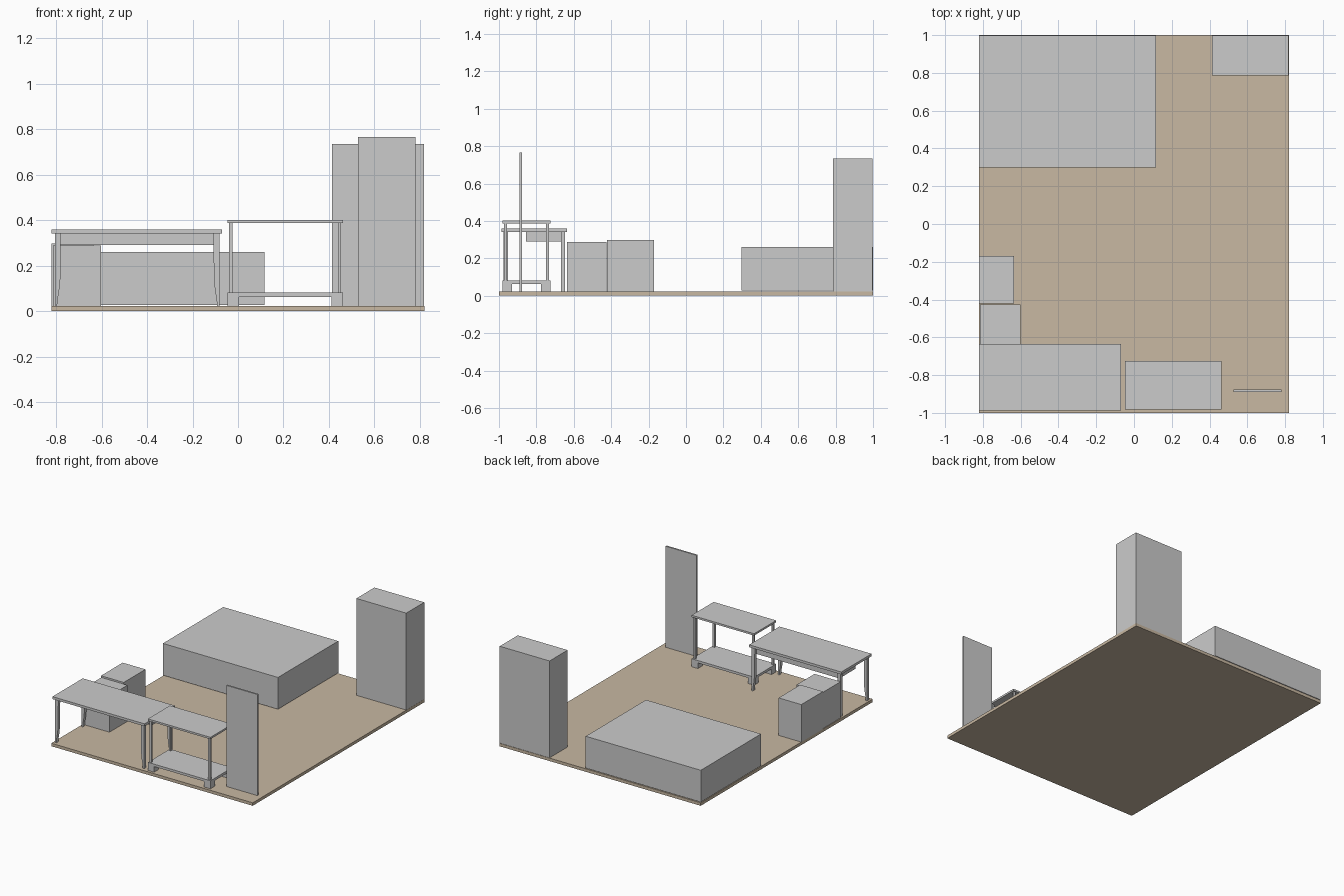
import bpy, bmesh

if "Cube" in bpy.data.objects:
    bpy.data.objects.remove(bpy.data.objects["Cube"])

FLOOR = 0.022


def finish(name, bm):
    bmesh.ops.recalc_face_normals(bm, faces=bm.faces)
    mesh = bpy.data.meshes.new(name)
    bm.to_mesh(mesh)
    bm.free()
    obj = bpy.data.objects.new(name, mesh)
    bpy.context.collection.objects.link(obj)
    return obj


def box(name, x, y, z):
    """Box from (min, max) ranges on each axis."""
    bm = bmesh.new()
    bmesh.ops.create_cube(bm, size=1)
    for v in bm.verts:
        v.co = [r[0] if c < 0 else r[1] for c, r in zip(v.co, (x, y, z))]
    return finish(name, bm)


def extrude_xz(name, profile, y):
    """Profile in the xz plane, extruded over the y range."""
    bm = bmesh.new()
    face = bm.faces.new([bm.verts.new((px, y[0], pz)) for px, pz in profile])
    out = bmesh.ops.extrude_face_region(bm, geom=[face])
    for v in out["geom"]:
        if isinstance(v, bmesh.types.BMVert):
            v.co.y = y[1]
    return finish(name, bm)


# Room floor
floor = box("floor", (-0.82, 0.82), (-1, 1), (0, FLOOR))
tan = bpy.data.materials.new("floor_tan")
tan.diffuse_color = (0.58, 0.48, 0.36, 1)
tan.use_nodes = True
tan.node_tree.nodes["Principled BSDF"].inputs["Base Color"].default_value = tan.diffuse_color
floor.data.materials.append(tan)

# Plain block furniture
box("bed", (-0.82, 0.117), (0.298, 0.999), (0.027, 0.261))
box("wardrobe", (0.413, 0.819), (0.787, 0.997), (FLOOR, 0.735))
box("standing_mirror", (0.527, 0.78), (-0.889, -0.877), (FLOOR, 0.766))
box("bedside_cabinet", (-0.82, -0.635), (-0.422, -0.17), (FLOOR, 0.298))
box("desk_cabinet", (-0.815, -0.602), (-0.635, -0.426), (FLOOR, 0.288))

# Desk: top, drawer box, and four legs that narrow near the floor
box("desk_top", (-0.82, -0.07), (-0.987, -0.635), (0.342, 0.36))
box("desk_drawer", (-0.782, -0.103), (-0.856, -0.668), (0.29, 0.342))
for side, outer, d in (("left", -0.806, 1), ("right", -0.082, -1)):
    profile = [(outer + d * w, z) for w, z in (
        (0, 0.342), (0.026, 0.342), (0.024, 0.14), (0.019, 0.09),
        (0.012, 0.05), (0.010, FLOOR), (0, FLOOR))]
    for end, y in (("front", (-0.976, -0.953)), ("back", (-0.669, -0.646))):
        extrude_xz(f"desk_{end}_{side}_leg", profile, y)

# Side table: top, low shelf, posts and block feet
TX, TY = (-0.047, 0.462), (-0.981, -0.725)
box("table_top", TX, TY, (0.387, 0.401))
box("table_shelf", TX, TY, (0.063, 0.081))
for i, side in enumerate(("left", "right")):
    for j, end in enumerate(("front", "back")):
        sx, sy = 1 - 2 * i, 1 - 2 * j

        def span(edge, s, a, b):
            return tuple(sorted((edge + s * a, edge + s * b)))

        box(f"table_{end}_{side}_post", span(TX[i], sx, 0.008, 0.023),
            span(TY[j], sy, 0.008, 0.023), (0.081, 0.387))
        box(f"table_{end}_{side}_foot", span(TX[i], sx, 0, 0.051),
            span(TY[j], sy, 0, 0.051), (FLOOR, 0.063))
